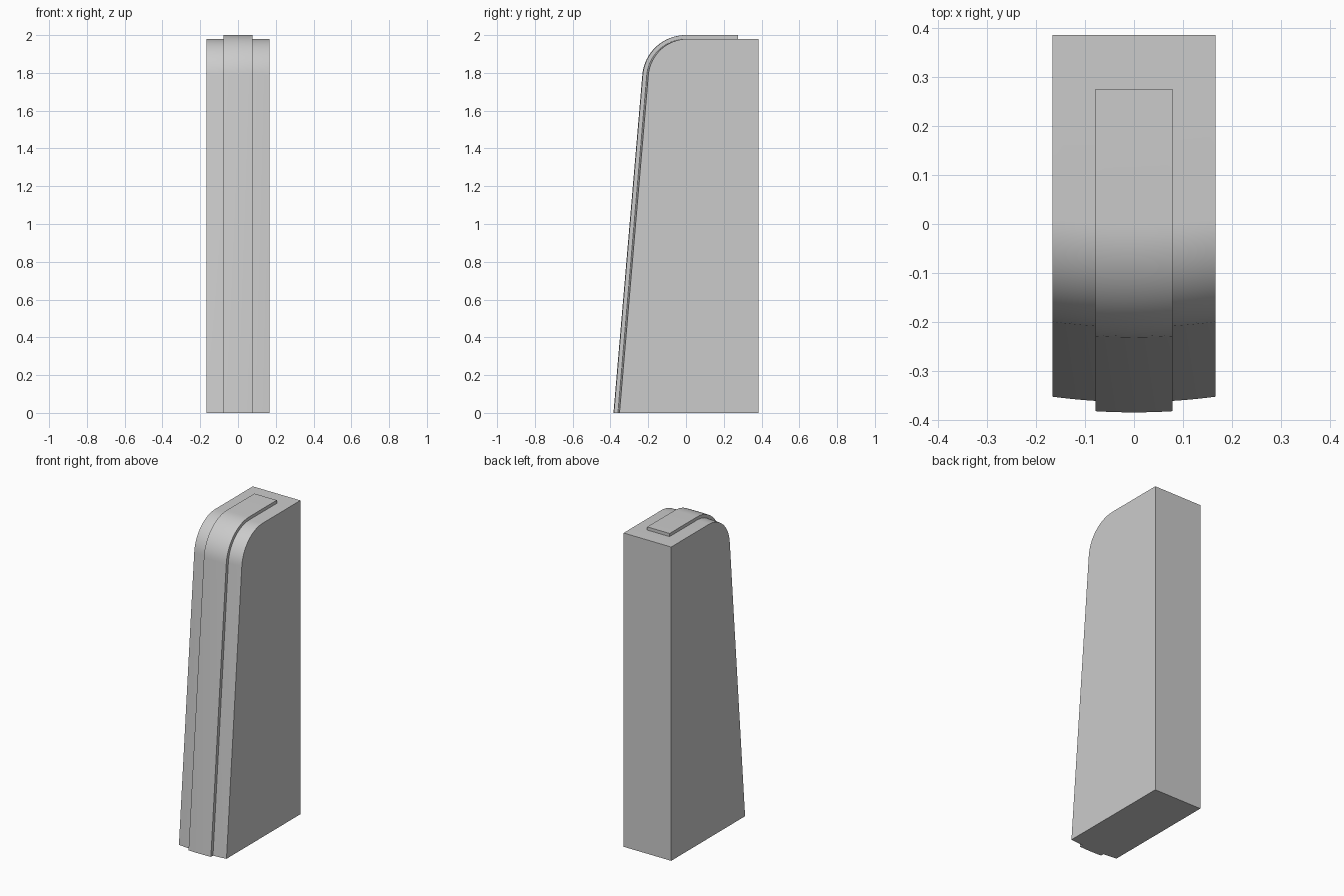
import bpy, bmesh, math

cube = bpy.data.objects.get("Cube")
if cube:
    bpy.data.objects.remove(cube, do_unlink=True)

grey = bpy.data.materials.new("light_grey")
grey.use_nodes = True
colour = (0.6, 0.6, 0.6, 1)
grey.diffuse_color = colour
grey.node_tree.nodes["Principled BSDF"].inputs["Base Color"].default_value = colour

HALF_WIDTH = 0.166
LEAN = math.atan(0.0854)


def bow(x):
    """Forward bulge of the front face at x."""
    return 0.011 * (1 - (x / HALF_WIDTH) ** 2)


def front_line(x, foot, top, radius, back, steps=16):
    """Leaning front, rounded shoulder and flat top, as (x, y, z) points."""
    foot -= bow(x)
    turn = math.pi / 2 - LEAN
    cy = foot + top * math.tan(LEAN) + radius * math.tan(turn / 2)
    cz = top - radius
    points = [(x, foot, 0)]
    for i in range(steps + 1):
        a = math.pi - LEAN - turn * i / steps
        points.append((x, cy + radius * math.cos(a), cz + radius * math.sin(a)))
    return points + [(x, back, top)]


def loft(name, half, section, columns):
    """Skin closed sections across the width and cap both ends."""
    bm = bmesh.new()
    rows = []
    for i in range(columns + 1):
        x = half * (2 * i / columns - 1)
        rows.append([bm.verts.new(p) for p in section(x)])
    count = len(rows[0])
    for a, b in zip(rows, rows[1:]):
        for j in range(count):
            k = (j + 1) % count
            bm.faces.new((a[j], a[k], b[k], b[j]))
    bm.faces.new(rows[0])
    bm.faces.new(rows[-1])
    bmesh.ops.recalc_face_normals(bm, faces=bm.faces)
    mesh = bpy.data.meshes.new(name)
    bm.to_mesh(mesh)
    bm.free()
    mesh.materials.append(grey)
    obj = bpy.data.objects.new(name, mesh)
    bpy.context.collection.objects.link(obj)
    bpy.ops.object.select_all(action="DESELECT")
    obj.select_set(True)
    bpy.context.view_layer.objects.active = obj
    bpy.ops.object.shade_smooth_by_angle(angle=math.radians(30))
    return obj


# Main upright body with a flat back
def body_section(x):
    return front_line(x, -0.352, 1.98, 0.21, 0.385) + [(x, 0.385, 0)]


# Raised strip that follows the front and folds over the top
def strip_section(x):
    outer = front_line(x, -0.373, 2.0, 0.23, 0.275)
    inner = front_line(x, -0.349, 1.977, 0.207, 0.275)
    return outer + inner[::-1]


loft("body", HALF_WIDTH, body_section, 16)
loft("raised_strip", 0.078, strip_section, 8)
